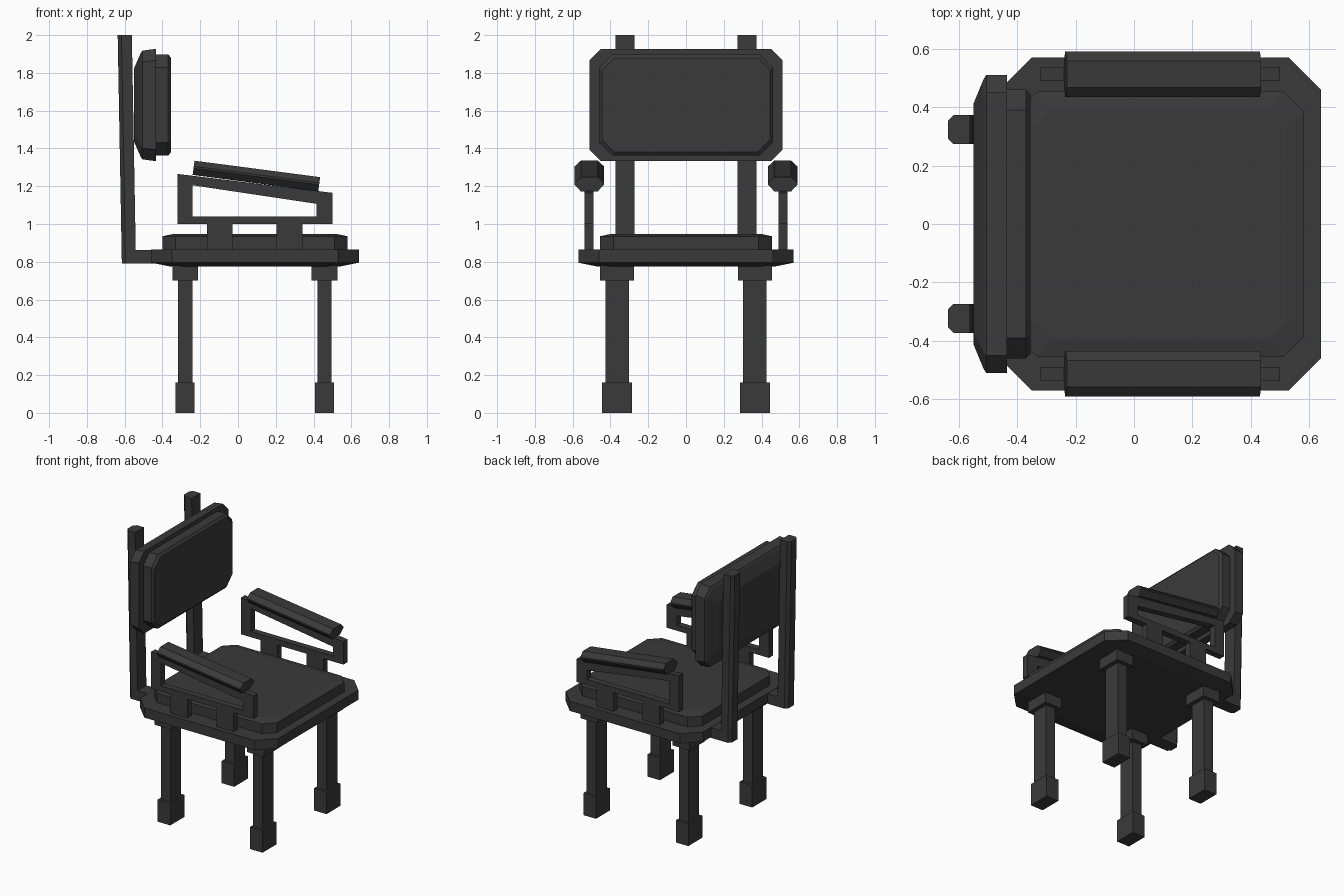
import bpy, bmesh

if "Cube" in bpy.data.objects:
    bpy.data.objects.remove(bpy.data.objects["Cube"])

mat = bpy.data.materials.new("dark_grey")
mat.diffuse_color = (0.042, 0.042, 0.042, 1)
mat.use_nodes = True
mat.node_tree.nodes["Principled BSDF"].inputs["Base Color"].default_value = mat.diffuse_color


def loft(name, rings):
    """Skin a stack of equal-length rings and cap both ends."""
    bm = bmesh.new()
    vs = [[bm.verts.new(p) for p in r] for r in rings]
    n = len(rings[0])
    for a, b in zip(vs, vs[1:]):
        for i in range(n):
            j = (i + 1) % n
            bm.faces.new((a[i], a[j], b[j], b[i]))
    bm.faces.new(vs[0])
    bm.faces.new(vs[-1])
    bmesh.ops.recalc_face_normals(bm, faces=bm.faces)
    me = bpy.data.meshes.new(name)
    bm.to_mesh(me)
    bm.free()
    me.materials.append(mat)
    ob = bpy.data.objects.new(name, me)
    bpy.context.collection.objects.link(ob)
    return ob


def box(name, x0, x1, y0, y1, z0, z1):
    r = [(x0, y0), (x1, y0), (x1, y1), (x0, y1)]
    return loft(name, [[(x, y, z) for x, y in r] for z in (z0, z1)])


def octagon(hu, hv, c):
    """Rectangle with chamfered corners."""
    return [(hu, hv - c), (hu - c, hv), (c - hu, hv), (-hu, hv - c),
            (-hu, c - hv), (c - hu, -hv), (hu - c, -hv), (hu, c - hv)]


def flat_ring(hx, hy, c, z):
    return [(0.09 + x, y, z) for x, y in octagon(hx, hy, c)]


def upright_ring(x, hy, hz, c):
    return [(x, y, 1.63 + z) for y, z in octagon(hy, hz, c)]


# Seat base and cushion
loft("seat_base", [flat_ring(0.45, 0.47, 0.09, 0.775),
                   flat_ring(0.55, 0.57, 0.11, 0.795),
                   flat_ring(0.55, 0.57, 0.11, 0.865)])
loft("seat_cushion", [flat_ring(0.49, 0.455, 0.07, 0.86),
                      flat_ring(0.49, 0.455, 0.07, 0.935),
                      flat_ring(0.43, 0.395, 0.06, 0.948)])

# Backrest shell and pad
loft("backrest_shell", [upright_ring(-0.55, 0.41, 0.195, 0.04),
                        upright_ring(-0.515, 0.495, 0.275, 0.055),
                        upright_ring(-0.505, 0.51, 0.288, 0.06),
                        upright_ring(-0.435, 0.51, 0.297, 0.06)])
loft("backrest_pad", [upright_ring(-0.44, 0.46, 0.268, 0.07),
                      upright_ring(-0.37, 0.46, 0.268, 0.07),
                      upright_ring(-0.355, 0.445, 0.25, 0.065)])

for s, side in ((-1, "right"), (1, "left")):
    # Legs with mounting blocks and feet
    for x, pos in ((-0.28, "back"), (0.458, "front")):
        for part, hx, hy, z0, z1 in (("leg", 0.038, 0.062, 0.15, 0.71),
                                     ("foot", 0.05, 0.08, 0, 0.16),
                                     ("bracket", 0.068, 0.09, 0.70, 0.78)):
            yc = s * 0.365
            box(f"{pos}_{side}_{part}", x - hx, x + hx, yc - hy, yc + hy, z0, z1)

    # Leaning back rail with chamfered rear corners, and its foot under the seat
    yc = s * 0.323
    sec = [(0.075, -0.05), (0.075, 0.05), (0.02, 0.05),
           (0, 0.03), (0, -0.03), (0.02, -0.05)]
    loft(f"{side}_back_rail", [[(x0 + x, yc + y, z) for x, y in sec]
                               for x0, z in ((-0.615, 0.79), (-0.637, 2.0))])
    box(f"{side}_rail_foot", -0.56, -0.36, yc - 0.05, yc + 0.05, 0.79, 0.863)

    # Armrest frame: inner and outer outlines bridged into a closed loop
    outer = [(-0.32, 1.0), (0.50, 1.0), (0.50, 1.165), (-0.32, 1.265)]
    inner = [(-0.24, 1.04), (0.415, 1.04), (0.415, 1.107), (-0.24, 1.205)]
    y0, y1 = s * 0.49, s * 0.537
    bm = bmesh.new()
    loops = [[bm.verts.new((x, y, z)) for x, z in o]
             for o, y in ((outer, y0), (outer, y1), (inner, y1), (inner, y0))]
    for k in range(4):
        a, b = loops[k], loops[(k + 1) % 4]
        for i in range(4):
            j = (i + 1) % 4
            bm.faces.new((a[i], a[j], b[j], b[i]))
    bmesh.ops.recalc_face_normals(bm, faces=bm.faces)
    me = bpy.data.meshes.new(f"{side}_arm_frame")
    bm.to_mesh(me)
    bm.free()
    me.materials.append(mat)
    bpy.context.collection.objects.link(bpy.data.objects.new(f"{side}_arm_frame", me))

    # Armrest posts
    for x, pos in ((-0.097, "back"), (0.273, "front")):
        box(f"{side}_{pos}_arm_post", x - 0.068, x + 0.068,
            min(y0, y1), max(y0, y1), 0.86, 1.01)

    # Sloping armrest pad
    pad = [(-0.045, 0), (0.045, 0), (0.078, -0.03), (0.078, -0.04),
           (0.045, -0.075), (-0.045, -0.075), (-0.078, -0.04), (-0.078, -0.03)]
    loft(f"{side}_arm_pad", [[(x + z * 0.135, s * 0.512 + y, zt + z) for y, z in pad]
                             for x, zt in ((-0.23, 1.335), (0.435, 1.248))])
